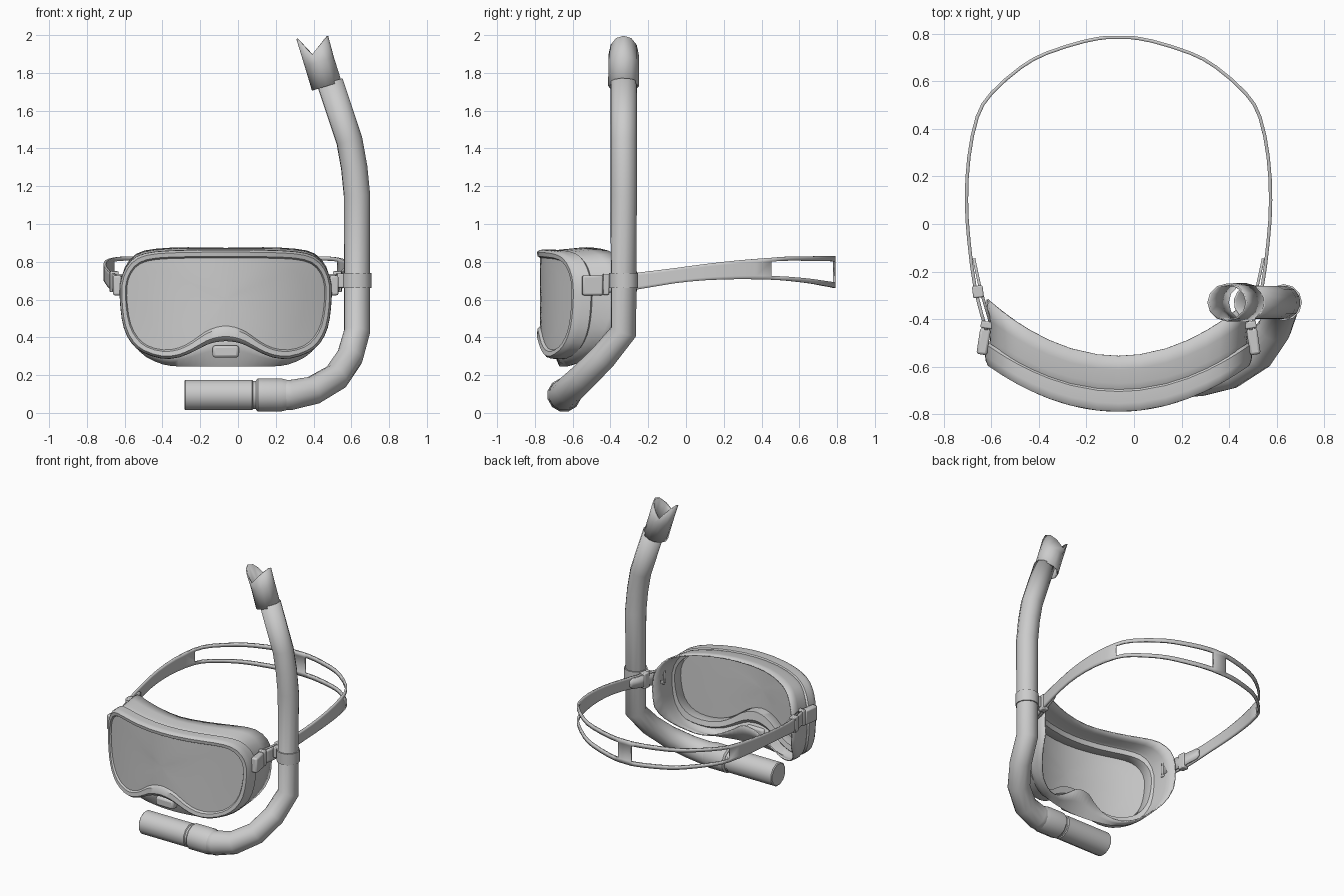
import bpy, math
from mathutils import Vector

if "Cube" in bpy.data.objects:
    bpy.data.objects.remove(bpy.data.objects["Cube"])

CX = -0.065  # mask centre line


def obj(name, verts, faces, thick=0, angle=40):
    me = bpy.data.meshes.new(name)
    me.from_pydata([tuple(v) for v in verts], [], faces)
    o = bpy.data.objects.new(name, me)
    bpy.context.collection.objects.link(o)
    bpy.ops.object.select_all(action='DESELECT')
    bpy.context.view_layer.objects.active = o
    o.select_set(True)
    bpy.ops.object.mode_set(mode='EDIT')
    bpy.ops.mesh.select_all(action='SELECT')
    bpy.ops.mesh.normals_make_consistent(inside=False)
    bpy.ops.object.mode_set(mode='OBJECT')
    if thick:
        m = o.modifiers.new("thickness", 'SOLIDIFY')
        m.thickness, m.offset = thick, 0
    bpy.ops.object.shade_smooth_by_angle(angle=math.radians(angle))
    return o


def spline(pts, n=2):
    """Catmull-Rom resampling of an open list of tuples."""
    out = []
    for i in range(len(pts) - 1):
        a, b, c, d = (Vector(pts[max(0, min(len(pts) - 1, i + k))]) for k in (-1, 0, 1, 2))
        for s in range(n):
            t = s / n
            out.append(0.5 * (2 * b + (c - a) * t + (2 * a - 5 * b + 4 * c - d) * t**2
                              + (3 * b - a - 3 * c + d) * t**3))
    return out + [Vector(pts[-1])]


def outline(half):
    h = spline(half)
    return h + [Vector((-p.x, p.y)) for p in h[-2:0:-1]]


def loft(name, rings, close=False, cap0=False, cap1=False, **kw):
    n = len(rings[0])
    m = len(rings)
    faces = [(i * n + j, i * n + (j + 1) % n, (i + 1) % m * n + (j + 1) % n, (i + 1) % m * n + j)
             for i in range(m if close else m - 1) for j in range(n)]
    if cap0:
        faces.append(tuple(range(n))[::-1])
    if cap1:
        faces.append(tuple(range((m - 1) * n, m * n)))
    return obj(name, [v for r in rings for v in r], faces, **kw)


def sweep_rings(path, sides=12):
    """Rings round a path of (x, y, z, radius)."""
    P = [Vector(p[:3]) for p in path]
    rings = []
    for i, p in enumerate(P):
        a, b = P[max(i - 1, 0)], P[min(i + 1, len(P) - 1)]
        t = (p - a).normalized() + (b - p).normalized()
        t.normalize()
        if i == 0:
            u = t.orthogonal().normalized()
            if abs(t.x) < 0.9:
                u = Vector((0, 1, 0))
        u = (u - t * u.dot(t)).normalized()
        v = t.cross(u)
        rings.append([p + path[i][3] * (u * math.cos(k * math.tau / sides) + v * math.sin(k * math.tau / sides))
                      for k in range(sides)])
    return rings


def box(name, loc, size, rz=0, bevel=0.01):
    bpy.ops.mesh.primitive_cube_add(size=1, location=loc, rotation=(0, 0, rz))
    o = bpy.context.object
    o.name = name
    o.scale = size
    bpy.ops.object.transform_apply(location=False, rotation=False, scale=True)
    m = o.modifiers.new("bevel", 'BEVEL')
    m.width, m.segments = bevel, 2
    bpy.ops.object.shade_smooth_by_angle(angle=math.radians(40))
    return o


# Half outlines of the mask (distance from centre line, height), top centre to nose
outer = outline([(0, .865), (.2, .863), (.37, .855), (.47, .83), (.53, .77), (.56, .68), (.558, .56), (.54, .45),
                 (.5, .37), (.44, .32), (.34, .287), (.25, .293), (.17, .325), (.1, .36), (.05, .375), (0, .38)])
inner = outline([(0, .82), (.2, .818), (.36, .812), (.45, .79), (.5, .74), (.522, .67), (.52, .57), (.502, .47),
                 (.465, .4), (.41, .355), (.33, .335), (.25, .345), (.18, .38), (.11, .43), (.05, .455), (0, .463)])
middle = outline([(0, .86), (.2, .86), (.37, .85), (.46, .825), (.51, .77), (.535, .68), (.535, .56), (.52, .45),
                  (.48, .36), (.42, .3), (.33, .26), (.25, .25), (.17, .25), (.1, .25), (.05, .25), (0, .25)])
back = outline([(0, .87), (.2, .873), (.37, .865), (.47, .84), (.53, .77), (.55, .68), (.55, .56), (.53, .44),
                (.48, .36), (.41, .3), (.33, .27), (.25, .275), (.17, .31), (.1, .355), (.05, .39), (0, .4)])


def front_y(u):
    return -.79 + .64 * u * u


def bend(ring, dy):
    return [Vector((CX + p.x, front_y(p.x) + dy, p.y)) for p in ring]


def mix(t):
    return [a.lerp(b, t) for a, b in zip(outer, inner)]


# Frame: rounded profile carried round the outline
loft("mask_frame", [bend(mix(t), d) for t, d in
                    [(.06, .015), (0, .035), (0, .085), (.3, .1), (1, .09), (1, .02), (.8, .004), (.3, 0)]], close=True)

# Curved lens: rings shrinking to the middle
mid = Vector((0, .6))
loft("lens", [bend([mid.lerp(p, s) for p in inner], .018) for s in (1.02, .8, .6, .4, .2, .05)], cap1=True)

# Soft skirt with nose pocket and face opening
rear = [Vector((CX + p.x, -.555 + .78 * p.x**2 - .08 * max(0, min(1, (.5 - p.y) / .2)), p.y)) for p in back]
mids = bend(middle, .12)
between = [a.lerp(b, .5) for a, b in zip(mids, rear)]
loft("face_skirt", [bend(mix(.6), .07), bend([a.lerp(b, .5) for a, b in zip(mix(.5), middle)], .085),
                    mids, between, rear], thick=.008, angle=60)
box("nose_block", (CX, -.715, .325), (.14, .06, .065), bevel=.015)

# Head strap with two long slots at the back
half = spline([(.555, -.45, .68, .045), (.602, -.28, .695, .045), (.63, -.07, .725, .04), (.64, .1, .745, .043),
               (.63, .28, .758, .05), (.595, .45, .763, .058), (.535, .55, .763, .065), (.41, .66, .757, .072),
               (.3, .72, .752, .078), (.14, .77, .748, .083), (.05, .785, .746, .085)])
full = half + [Vector((-p[0], p[1], p[2], p[3])) for p in reversed(half)]
verts, faces = [], []
for p in full:
    for k in (-1, -.66, .66, 1):
        verts.append((CX + p[0], p[1], p[2] + k * p[3]))
for i in range(len(full) - 1):
    slot = 10 <= min(i, len(full) - 2 - i) < 20
    for k in range(3):
        if not (slot and k == 1):
            faces.append((i * 4 + k, i * 4 + k + 1, i * 4 + k + 5, i * 4 + k + 4))
obj("head_strap", verts, faces, thick=.014)

# Strap return ends, keepers and buckles on both sides
for s, side in ((1, "right"), (-1, "left")):
    tail = [(.535, -.43, .68, .042), (.58, -.28, .695, .042), (.605, -.165, .708, .036), (.609, -.145, .71, .02)]
    tv = [(CX + s * u, y, z + k * h) for u, y, z, h in tail for k in (-1, 1)]
    obj("strap_tail_" + side, tv, [(2 * i, 2 * i + 1, 2 * i + 3, 2 * i + 2) for i in range(3)], thick=.012)
    box("strap_keeper_" + side, (CX + s * .592, -.285, .695), (.045, .05, .11), rz=s * -.12, bevel=.006)
    box("buckle_" + side, (CX + s * .568, -.495, .675), (.045, .11, .105), rz=s * .15)
    box("buckle_pin_" + side, (CX + s * .555, -.425, .68), (.05, .03, .11), rz=s * .15, bevel=.006)

# Snorkel tube
loft("snorkel_tube", sweep_rings([
    (.22, -.645, .095, .082), (.28, -.645, .095, .078), (.4, -.62, .12, .073), (.52, -.545, .19, .07),
    (.592, -.44, .295, .068), (.63, -.33, .43, .067), (.63, -.33, 1.15, .067), (.615, -.33, 1.3, .067),
    (.59, -.33, 1.44, .067), (.487, -.33, 1.75, .067)]), thick=.008, angle=50)

# Split tip sleeve: rim drops to a V notch across the middle
tip = sweep_rings([(.47, -.33, 1.73, .078), (.43, -.33, 1.86, .077), (.393, -.33, 1.99, .076)])
for v in tip[-1]:
    off = v.x - .393
    v.z = 1.988 + .1 * off - .09 * max(0, 1 - abs(off) / .072)
    v.x = .393 + off * 1.1
loft("snorkel_tip", tip, thick=.008, angle=50)

# Mouthpiece and joint collar
loft("mouthpiece", sweep_rings([(x, -.645, .095, r) for x, r in
                                [(-.284, .076), (-.278, .083), (.075, .083), (.08, .077), (.1, .077)]]),
     cap0=True, cap1=True)
loft("joint_collar", sweep_rings([(x, -.645, .095, r) for x, r in
                                  [(.095, .08), (.105, .09), (.23, .09), (.27, .08)]]), cap0=True, cap1=True)

# Snorkel clip ring and link to the strap
loft("snorkel_clip", sweep_rings([(.63, -.33, z, r) for z, r in
                                  [(.66, .068), (.66, .077), (.74, .077), (.74, .068)]]), close=True)
box("clip_link", (.55, -.32, .7), (.05, .07, .075), bevel=.006)
